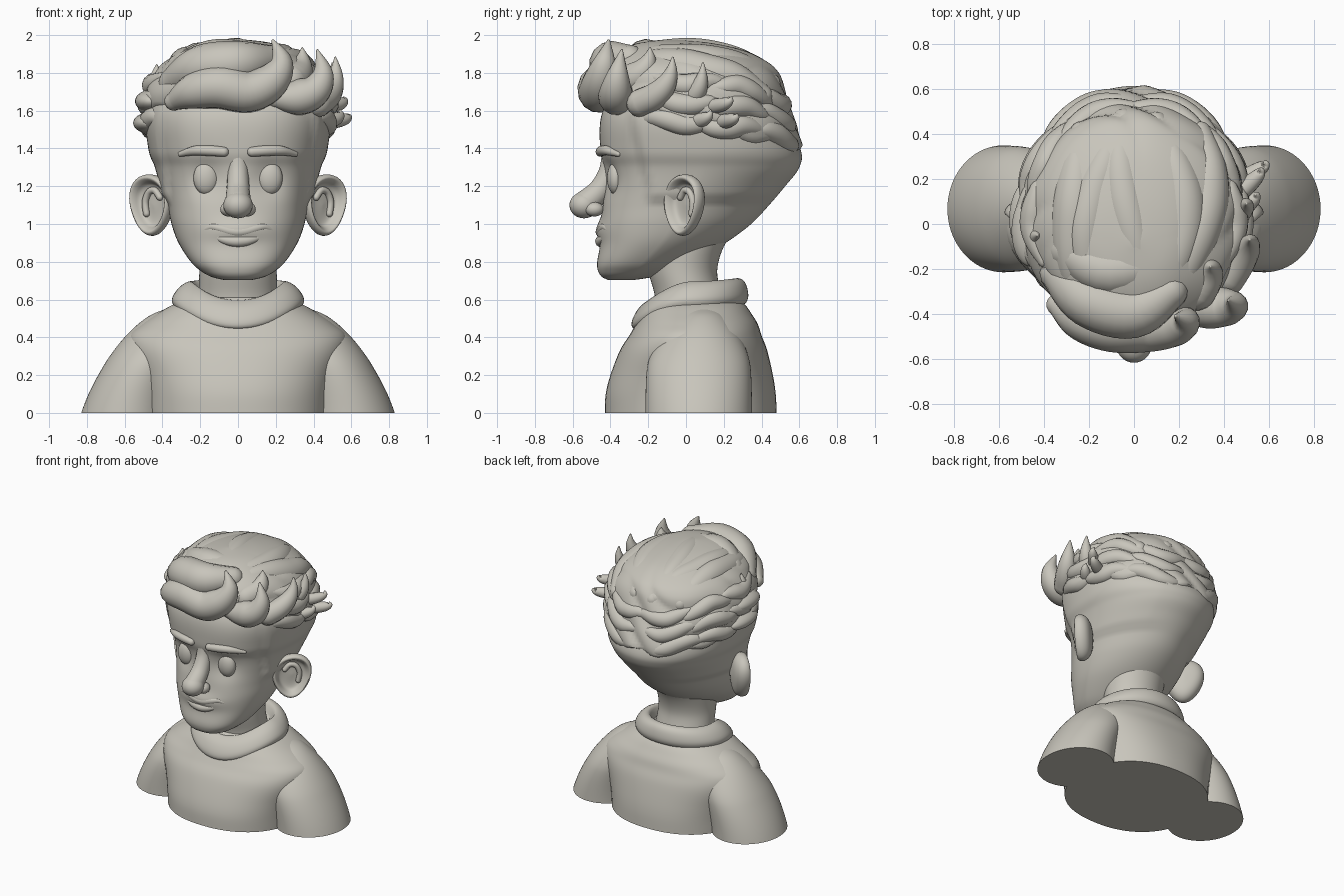
import bpy, bmesh, math
from mathutils import Vector

if "Cube" in bpy.data.objects:
    bpy.data.objects.remove(bpy.data.objects["Cube"])

clay = bpy.data.materials.new("warm grey clay")
clay.diffuse_color = (0.58, 0.56, 0.50, 1)
clay.use_nodes = True
clay.node_tree.nodes["Principled BSDF"].inputs["Base Color"].default_value = clay.diffuse_color
TAU = 2 * math.pi


def spline(pts, n):
    """Smooth interpolation through tuples of any size, n steps per span."""
    out, last = [], len(pts) - 1
    for i in range(last):
        p0, p1, p2, p3 = (pts[max(0, min(last, k))] for k in range(i - 1, i + 3))
        for k in range(n):
            t = k / n
            out.append(tuple(b + .5 * t * (c - a + t * (2*a - 5*b + 4*c - d + t * (3*(b - c) + d - a)))
                             for a, b, c, d in zip(p0, p1, p2, p3)))
    return out + [tuple(pts[-1])]


def skin(name, rings):
    """Join equal rings of points into a smooth closed surface."""
    bm = bmesh.new()
    rows = [[bm.verts.new(p) for p in r] for r in rings]
    n = len(rows[0])
    for r, s in zip(rows, rows[1:]):
        for i in range(n):
            bm.faces.new((r[i], r[(i + 1) % n], s[(i + 1) % n], s[i]))
    bm.faces.new(rows[0])
    bm.faces.new(rows[-1])
    bmesh.ops.recalc_face_normals(bm, faces=bm.faces)
    me = bpy.data.meshes.new(name)
    bm.to_mesh(me)
    bm.free()
    ob = bpy.data.objects.new(name, me)
    bpy.context.collection.objects.link(ob)
    me.materials.append(clay)
    bpy.ops.object.select_all(action='DESELECT')
    ob.select_set(True)
    bpy.context.view_layer.objects.active = ob
    bpy.ops.object.shade_smooth_by_angle(angle=math.radians(55))


def oval(row, a, ef=2.5, eb=2.0):
    """Point on a superellipse row (z, half width, front y, back y)."""
    z, rx, yf, yb = row
    c, s = math.cos(a), math.sin(a)
    e = eb if s > 0 else ef
    k = (abs(c) ** e + abs(s) ** e) ** (-1 / e)
    return Vector((rx * k * c, (yf + yb) / 2 + (yb - yf) / 2 * k * s, z))


def loft(name, table, ef, eb, n=72, steps=6, shape=lambda p, a: p):
    skin(name, [[shape(oval(row, TAU * i / n, ef, eb), TAU * i / n) for i in range(n)]
                for row in spline(table, steps)])


def tube(name, pts, sides=14, steps=6):
    """Lock through points (x, y, z, radius) with rounded ends."""
    path = spline(pts, steps)
    pos = [Vector(p[:3]) for p in path]
    rad = [max(.004, p[3]) for p in path]
    t, end = (pos[1] - pos[0]).normalized(), (pos[-1] - pos[-2]).normalized()
    arc = [(math.cos(q * .35), math.sin(q * .35)) for q in (4, 3, 2, 1)]
    pos = ([pos[0] - t * rad[0] * s for c, s in arc] + pos
           + [pos[-1] + end * rad[-1] * s for c, s in reversed(arc)])
    rad = [rad[0] * c for c, s in arc] + rad + [rad[-1] * c for c, s in reversed(arc)]
    rings, u = [], t.orthogonal().normalized()
    for i, p in enumerate(pos):
        nt = (pos[min(i + 1, len(pos) - 1)] - pos[max(i - 1, 0)]).normalized()
        u = t.rotation_difference(nt) @ u
        t, v = nt, nt.cross(u)
        rings.append([p + rad[i] * (u * math.cos(TAU * k / sides) + v * math.sin(TAU * k / sides))
                      for k in range(sides)])
    skin(name, rings)


def ball(name, c, r):
    skin(name, [[(c[0] + r[0] * math.sin(h) * math.cos(TAU * k / 28),
                  c[1] + r[1] * math.sin(h) * math.sin(TAU * k / 28), c[2] + r[2] * math.cos(h))
                 for k in range(28)] for h in (.03 + (math.pi - .06) * j / 18 for j in range(19))])


def row_at(table, z):
    for a, b in zip(table, table[1:]):
        if a[0] <= z <= b[0]:
            t = (z - a[0]) / (b[0] - a[0])
            return tuple(p + (q - p) * t for p, q in zip(a, b))
    return table[-1]


# Sweater body with broad shoulders, and sleeves that lean inward as they rise
loft("sweater_body", [(0, .49, -.43, .48), (.1, .50, -.425, .475), (.2, .525, -.40, .46), (.33, .575, -.35, .43),
                      (.41, .575, -.30, .40), (.47, .51, -.265, .38), (.52, .435, -.24, .35),
                      (.57, .35, -.21, .315), (.61, .25, -.17, .27)], 2.25, 2.25)
for s, side in ((1, "left"), (-1, "right")):
    loft(side + "_sleeve", [(0, .25, -.215, .35), (.2, .225, -.21, .345), (.3, .215, -.19, .33),
                            (.4, .20, -.14, .29), (.47, .18, -.09, .25), (.52, .15, -.04, .21),
                            (.55, .10, 0, .17)], 2, 2,
         shape=lambda p, a: p + Vector((s * (.58 - .2 * p.z - .62 * p.z ** 2), 0, 0)))

# Folded collar: half width, front y, back y, then front, side and back heights
rings = []
for rx, yf, yb, zf, zs, zb in spline([(.29, -.22, .28, .44, .52, .57), (.33, -.28, .315, .448, .55, .58),
                                      (.35, -.285, .33, .49, .60, .62), (.32, -.25, .318, .555, .655, .68),
                                      (.275, -.20, .29, .595, .69, .71), (.24, -.175, .25, .585, .69, .705),
                                      (.22, -.16, .21, .54, .62, .64)], 4):
    ring = [oval((0, rx, yf, yb), TAU * i / 64, 2, 2) for i in range(64)]
    for i, p in enumerate(ring):
        d = math.sin(TAU * i / 64)
        p.z = zs + ((zb if d > 0 else zf) - zs) * d * d
    rings.append(ring)
skin("collar", rings)
loft("neck", [(.5, .22, -.16, .21), (.62, .21, -.165, .19), (.75, .205, -.20, .165), (.88, .21, -.22, .2),
              (1.0, .2, -.22, .28)], 2, 2)

# Head with eye sockets, a pinched nape and raised short hair behind the temples
HEAD = [(.703, .07, -.41, -.28), (.72, .14, -.445, -.17), (.75, .195, -.465, -.06), (.80, .25, -.47, .04),
        (.90, .315, -.452, .21), (1.0, .352, -.45, .345), (1.1, .372, -.44, .44), (1.2, .395, -.43, .525),
        (1.3, .42, -.435, .60), (1.4, .455, -.455, .605), (1.6, .46, -.44, .50), (1.8, .33, -.3, .34),
        (1.88, .1, -.1, .1)]


def face_y(x, z):
    _, rx, yf, yb = row_at(HEAD, z)
    return (yf + yb) / 2 - (yb - yf) / 2 * max(0, 1 - abs(x / rx) ** 2.5) ** .4


def face_shape(p, a):
    if p.y < -.2:
        p.y += .03 * math.exp(-((abs(p.x) - .165) / .09) ** 2 - ((p.z - 1.24) / .10) ** 2)
        p.y -= .025 * math.exp(-(p.x / .15) ** 2 - ((p.z - .965) / .055) ** 2)
    p.x *= 1 - .14 * max(0, math.sin(a)) * max(0, min(1, (1.4 - p.z) / .3))
    if p.z > 1.1:
        edge = -.21 - .25 * max(0, p.z - 1.2)
        lift = .02 * min(1, (p.z - 1.1) / .06) * max(0, min(1, (p.y - edge) / .025))
        p.x += math.copysign(lift, p.x) * min(1, abs(p.x) / .2)
    return p


loft("head", HEAD, 2.5, 2.0, 128, 7, face_shape)

# Nose and lips
tube("nose_bridge", [(0, -.385, 1.39, .06), (0, -.405, 1.28, .056), (0, -.455, 1.18, .062), (0, -.53, 1.11, .07)])
ball("nose_tip", (0, -.54, 1.10), (.078, .077, .07))
for name, half, rad, height in (("upper_lip", .19, .028, lambda u: .958 + .024 * math.sin(math.pi * u ** 2) + .003 * u),
                                ("lower_lip", .12, .03, lambda u: .908 + .024 * u * u)):
    tube(name, [(half * u, face_y(half * u, .95) - .008 * (1 - abs(u)) + .008, height(abs(u)), rad * (1 - .6 * u * u))
                for u in (k / 4 - 1 for k in range(9))])

EAR = spline([(.02, -.012), (.4, -.014), (.66, -.005), (.78, .022), (.9, .04), (1, .025),
              (1.0, -.008), (.85, -.04), (.55, -.06), (.02, -.07)], 3)
for s, side in ((1, "left"), (-1, "right")):
    # Eyes, eyebrows and nostrils
    ball(side + "_eye", (s * .168, -.372, 1.243), (.068, .046, .088))
    tube(side + "_eyebrow", [(s * x, face_y(x, z) - .004, z, r) for x, z, r in (
        (.075, 1.382, .026), (.15, 1.388, .028), (.23, 1.388, .025), (.305, 1.37, .014))])
    ball(side + "_nostril", (s * .052, -.485, 1.078), (.042, .05, .038))

    # Ear dish with a rolled rim, turned outward and forward
    def ear_point(u, v, d):
        return Vector((s * (.455 + .76 * u + .65 * d), -.005 + .65 * u - .76 * d, 1.10 + v))

    skin(side + "_ear", [[ear_point(.132 * r * math.cos(a) * (1 + .2 * math.sin(a)),
                                    r * (.16 * math.sin(a) + .012 * math.cos(a)), d)
                          for a in (TAU * i / 40 for i in range(40))] for r, d in EAR])
    tube(side + "_ear_fold", [(*ear_point(.055 * math.cos(a), .08 * math.sin(a), -.008), .018)
                              for a in (2.6, 1.8, 1, .2, -.6)])

# Hair mass, tucked into the head below a wavy hairline
HAIR = [(1.26, .42, -.43, .565), (1.32, .44, -.43, .60), (1.4, .47, -.44, .61), (1.5, .495, -.44, .585),
        (1.6, .505, -.44, .55), (1.7, .49, -.45, .52), (1.8, .44, -.45, .485), (1.86, .385, -.42, .43),
        (1.92, .28, -.36, .31), (1.96, .17, -.25, .13), (1.978, .02, -.1, -.06)]


def hair_shape(p, a):
    line = 1.485 - .14 * math.sin(a) + .025 * math.sin(9 * a)
    k = max(0, min(1, (p.z - line) / .05))
    groove = abs(math.sin(3 * a + 16 * p.z + 1.3 * math.sin(4 * a))) * min(1, (1.98 - p.z) / .2)
    f = .88 + .10 * k + .04 * k * groove
    return Vector((p.x * f, .03 + (p.y - .03) * f, p.z))


def hair_top(x, y):
    z = 1.975
    while z > 1.3:
        _, rx, yf, yb = row_at(HAIR, z)
        if abs(x / rx) ** 2.2 + abs((y - (yf + yb) / 2) / ((yb - yf) / 2)) ** 2.2 < 1:
            break
        z -= .005
    return z


loft("hair_mass", HAIR, 2.2, 2.1, 128, 6, hair_shape)

# Broad locks swept diagonally from the back of the crown to the fringe
for i in range(5):
    x0, pts = -.31 + .155 * i, []
    for k in range(6):
        t = k / 5
        x = x0 * (.75 + .3 * math.sin(math.pi * t)) + .06 * math.sin(3.5 * t + 2 * i)
        y = (.46 - .6 * x0 * x0) * (1 - t) - .33 * t
        pts.append((x, y, hair_top(x, y) - .085, .055 + .048 * math.sin(math.pi * t)))
    tube(f"crown_lock_{i}", pts, 20)

# Locks combed backward around the sides and down the back, in three staggered tiers
for s in (1, -1):
    for i in range(9):
        tier, start, pts = i % 3, -38 + 36 * (i // 3) + 7 * (i % 3), []
        for k in range(6):
            t = k / 5
            a = start + 50 * t
            z = 1.545 + .105 * tier - .0015 * max(0, a) + .022 * math.sin(7 * t + i)
            p = oval(row_at(HAIR, z), math.radians(a), 2.2, 2.1) * .945
            pts.append((s * p.x, p.y, z, .012 + .05 * math.sin(math.pi * (.12 + .83 * t))))
        tube(f"side_lock_{i}", pts)

# Rolling fringe
tube("fringe_wave", [(-.34, -.36, 1.65, .05), (-.24, -.42, 1.70, .095), (-.10, -.455, 1.725, .115),
                     (.06, -.46, 1.70, .11), (.18, -.45, 1.76, .095), (.23, -.43, 1.86, .06), (.185, -.41, 1.97, .008)])
tube("fringe_top", [(-.34, -.22, 1.75, .08), (-.2, -.34, 1.825, .12), (0, -.39, 1.85, .12), (.16, -.3, 1.87, .08)])
tube("fringe_back", [(-.29, -.12, 1.82, .09), (-.1, -.21, 1.865, .115), (.2, -.14, 1.84, .09)])
tube("temple_curl", [(.20, -.38, 1.67, .06), (.32, -.37, 1.67, .095), (.41, -.37, 1.71, .085),
                     (.45, -.36, 1.80, .055), (.42, -.34, 1.92, .006)])


def curl(name, base, tip, r):
    """Tapered lock that bulges outward from its base and hooks up to its tip."""
    b, t = Vector(base), Vector(tip)
    bend = Vector((t.x + .25 * (t.x - b.x), t.y, b.z + .25 * (t.z - b.z)))
    pts = []
    for k in range(6):
        q = k / 5
        p = b * (1 - q) ** 2 + bend * 2 * q * (1 - q) + t * q * q
        pts.append((*p, r * (1 - q ** 2) + .006))
    tube(name, pts)


# Upturned curls and loose flicks
curl("temple_roll", (.28, -.30, 1.76), (.34, -.19, 1.93), .08)
curl("outer_curl", (.42, -.24, 1.64), (.515, -.07, 1.88), .07)
curl("side_curl", (.43, .02, 1.66), (.50, .09, 1.85), .05)
curl("upper_flick", (.45, .12, 1.62), (.56, .24, 1.67), .035)
curl("lower_flick", (.45, .18, 1.54), (.58, .27, 1.58), .035)
curl("front_flick", (.45, .04, 1.54), (.54, .13, 1.60), .035)
curl("right_flick", (-.38, -.12, 1.66), (-.43, -.05, 1.84), .07)
ball("right_upper_tuft", (-.46, -.03, 1.65), (.085, .16, .06))
ball("right_lower_tuft", (-.47, .02, 1.535), (.085, .17, .055))
